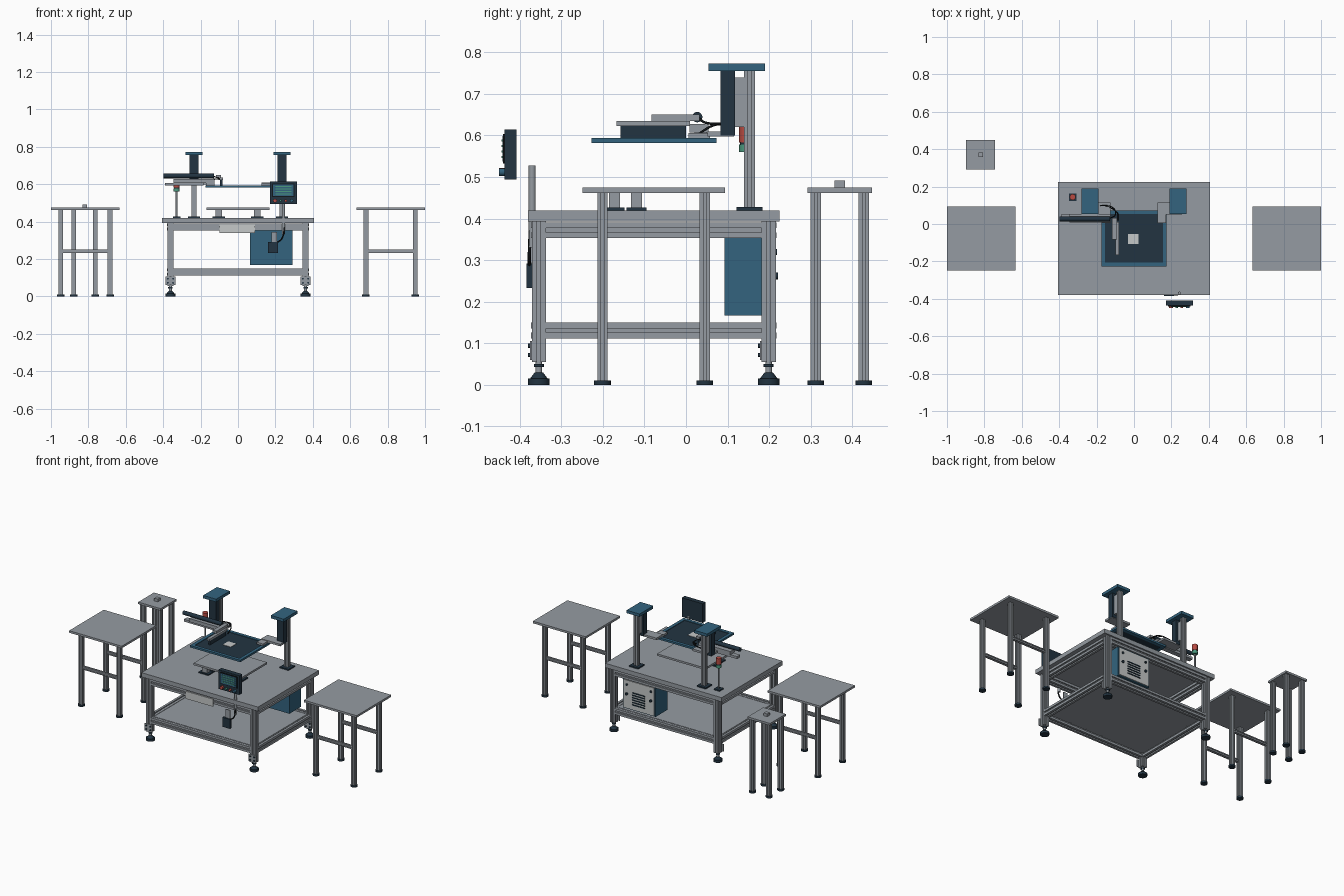
import bpy, bmesh, math
from mathutils import Vector

if "Cube" in bpy.data.objects:
    bpy.data.objects.remove(bpy.data.objects["Cube"])


def material(name, r, g, b):
    m = bpy.data.materials.new(name)
    m.use_nodes = True
    m.diffuse_color = (r, g, b, 1)
    m.node_tree.nodes["Principled BSDF"].inputs["Base Color"].default_value = (r, g, b, 1)
    return m


GREY = material("aluminium grey", .30, .33, .36)
BLUE = material("steel blue", .033, .127, .212)
DARK = material("dark navy", .016, .034, .053)
LIGHT = material("light grey", .56, .58, .58)
RED = material("signal red", .48, .07, .055)
GREEN = material("signal green", .07, .32, .21)
BLACK = material("black rubber", .006, .008, .01)


def finish(bm, name, mat):
    bmesh.ops.recalc_face_normals(bm, faces=bm.faces)
    me = bpy.data.meshes.new(name)
    bm.to_mesh(me)
    bm.free()
    me.materials.append(mat)
    ob = bpy.data.objects.new(name, me)
    bpy.context.collection.objects.link(ob)
    return ob


def box(name, mat, x0, x1, y0, y1, z0, z1):
    bm = bmesh.new()
    bmesh.ops.create_cube(bm, size=1)
    for v in bm.verts:
        v.co = Vector(((x0 + x1) / 2 + v.co.x * (x1 - x0),
                       (y0 + y1) / 2 + v.co.y * (y1 - y0),
                       (z0 + z1) / 2 + v.co.z * (z1 - z0)))
    return finish(bm, name, mat)


def block(name, mat, x, y, w, d, z0, z1):
    return box(name, mat, x - w / 2, x + w / 2, y - d / 2, y + d / 2, z0, z1)


def aim(ob, a, b):
    a, b = Vector(a), Vector(b)
    ob.location = a
    ob.rotation_euler = (b - a).to_track_quat('Z', 'Y').to_euler()


def rod(name, mat, a, b, r, r2=None, sides=20):
    length = (Vector(b) - Vector(a)).length
    bm = bmesh.new()
    bmesh.ops.create_cone(bm, cap_ends=True, segments=sides, radius1=r,
                          radius2=r if r2 is None else r2, depth=length)
    bmesh.ops.translate(bm, verts=bm.verts, vec=(0, 0, length / 2))
    for f in bm.faces:
        f.smooth = len(f.verts) == 4
    for e in bm.edges:
        e.smooth = all(f.smooth for f in e.link_faces)
    ob = finish(bm, name, mat)
    aim(ob, a, b)
    return ob


def extrusion(name, a, b, size):
    """Square slotted bar between two points."""
    h, g, d = size / 2, size * .13, size * .2
    side = [(h, -h), (h, -g), (h - d, -g), (h - d, g), (h, g)]
    pts = []
    for c, s in ((1, 0), (0, 1), (-1, 0), (0, -1)):
        pts += [(x * c - y * s, x * s + y * c) for x, y in side]
    bm = bmesh.new()
    face = bm.faces.new([bm.verts.new((x, y, 0)) for x, y in pts])
    out = bmesh.ops.extrude_face_region(bm, geom=[face])["geom"]
    length = (Vector(b) - Vector(a)).length
    bmesh.ops.translate(bm, vec=(0, 0, length),
                        verts=[v for v in out if isinstance(v, bmesh.types.BMVert)])
    ob = finish(bm, name, GREY)
    aim(ob, a, b)
    return ob


def cable(name, points, r):
    cu = bpy.data.curves.new(name, 'CURVE')
    cu.dimensions = '3D'
    cu.bevel_depth = r
    cu.bevel_resolution = 2
    sp = cu.splines.new('BEZIER')
    sp.bezier_points.add(len(points) - 1)
    for p, co in zip(sp.bezier_points, points):
        p.co = co
        p.handle_left_type = p.handle_right_type = 'AUTO'
    cu.materials.append(BLACK)
    bpy.context.collection.objects.link(bpy.data.objects.new(name, cu))


# Main bench: top, slotted frame, lower shelf, levelling feet
LX, YF, YB, S = .361, -.354, .199, .034
box("bench_top", GREY, -.405, .405, -.38, .225, .393, .42)
box("lower_shelf", GREY, -LX, LX, YF, YB, .136, .148)
for x in (-LX, LX):
    for y in (YF, YB):
        extrusion("bench_leg", (x, y, .055), (x, y, .393), S)
        rod("foot_stem", GREY, (x, y, .02), (x, y, .056), .008)
        rod("foot_collar", DARK, (x, y, .043), (x, y, .05), .012)
        rod("foot_cone", DARK, (x, y, .014), (x, y, .03), .022, .01)
        rod("foot_pad", DARK, (x, y, 0), (x, y, .015), .026)
        box("foot_bracket", GREY, x - .027, x + .027, y - S / 2 - .004, y - S / 2, .06, .106)
        for dx in (-.014, .014):
            for z in (.072, .094):
                rod("bracket_bolt", DARK, (x + dx, y - .02, z), (x + dx, y - .026, z), .005, sides=10)
for z in (.372, .131):
    for y in (YF, YB):
        extrusion("bench_long_rail", (-LX + S / 2, y, z), (LX - S / 2, y, z), .038)
    for x in (-LX, LX):
        extrusion("bench_cross_rail", (x, YF + S / 2, z), (x, YB - S / 2, z), .038)


# Side tables and small stand
def table(name, cx, cy, w, d, lx, ly):
    block(name + "_top", GREY, cx, cy, w, d, .462, .475)
    for sx in (-lx, lx):
        for sy in (-ly, ly):
            extrusion(name + "_leg", (cx + sx, cy + sy, .008), (cx + sx, cy + sy, .462), .025)
            rod(name + "_foot", DARK, (cx + sx, cy + sy, 0), (cx + sx, cy + sy, .011), .02)


for s in (-1, 1):
    table("side_table", s * .816, -.078, .366, .343, .132, .123)
    for y in (-.201, .045):
        extrusion("side_table_bar", (s * .816 - .12, y, .242), (s * .816 + .12, y, .242), .018)
table("stand", -.82, .37, .156, .156, .0575, .0575)
block("stand_block", GREY, -.82, .37, .025, .025, .475, .492)

# Twin lift columns with caps, dark slides and arm brackets
for s in (-1, 1):
    x = s * .235
    block("column_base", DARK, x, .153, .062, .062, .42, .428)
    extrusion("column", (x, .153, .428), (x, .153, .755), .026)
    block("column_cap", BLUE, x, .122, .09, .136, .755, .773)
    block("lift_slide", DARK, x, .1, .046, .035, .6, .755)
    block("slide_web", GREY, x, .13, .02, .03, .62, .74)
    box("arm_bracket", GREY, min(s * .125, s * .257), max(s * .125, s * .257), .052, .115, .597, .61)
    box("frame_clamp", GREY, min(s * .125, s * .17), max(s * .125, s * .17), .006, .058, .594, .606)

# Screen frame with dark mesh panel and window plate
FX, F0, F1 = .175, -.227, .073
for s in (-1, 1):
    box("screen_side", BLUE, min(s * FX, s * .155), max(s * FX, s * .155), F0, F1, .582, .594)
box("screen_front", BLUE, -.155, .155, F0, F0 + .02, .582, .594)
box("screen_back", BLUE, -.155, .155, F1 - .02, F1, .582, .594)
box("screen_panel", DARK, -.155, .155, F0 + .02, F1 - .02, .584, .59)
block("screen_window", LIGHT, -.003, -.08, .056, .054, .583, .592)

# Squeegee arm and its drive beam
box("squeegee_blade", DARK, -.096, -.084, -.157, 0, .594, .623)
box("squeegee_bar", GREY, -.1, -.08, -.167, .01, .623, .635)
box("squeegee_link", GREY, -.118, -.092, -.083, .033, .635, .65)
rod("drive_beam", DARK, (-.397, .027, .644), (-.128, .027, .644), .0125)
box("beam_support", GREY, -.345, -.125, .008, .054, .607, .628)
box("beam_lower_support", GREY, -.39, -.185, .02, .05, .592, .607)
cable("drive_cable", [(-.13, .03, .642), (-.1, .05, .63), (-.11, .085, .628), (-.18, .1, .62)], .003)
cable("squeegee_cable", [(-.13, .09, .628), (-.09, .06, .622), (-.085, .02, .596)], .003)

# Work plate on short posts
box("work_plate", GREY, -.168, .168, -.202, .048, .463, .475)
for x in (-.103, .103):
    for y in (-.172, -.119):
        block("plate_post_base", DARK, x, y, .068, .048, .42, .427)
        block("plate_post", GREY, x, y, .036, .027, .427, .463)

# Signal beacon
bx, by = -.328, .144
block("beacon_base", DARK, bx, by, .04, .04, .42, .427)
rod("beacon_pole", GREY, (bx, by, .427), (bx, by, .56), .005)
for name, mat, r, z0, z1 in (("beacon_green", GREEN, .016, .56, .578), ("beacon_ring", DARK, .014, .578, .583),
                             ("beacon_red", RED, .016, .583, .62)):
    rod(name, mat, (bx, by, z0), (bx, by, z1), r)

# Control monitor on a pole
rod("monitor_pole", GREY, (.243, -.37, .33), (.243, -.37, .528), .0085)
box("monitor_body", DARK, .17, .315, -.437, -.408, .494, .614)
box("monitor_bezel", BLACK, .183, .302, -.44, -.437, .532, .604)
box("monitor_screen", BLUE, .188, .297, -.442, -.44, .537, .599)
for i in range(4):
    z = .546 + i * .013
    box("screen_line", GREEN, .198, .287, -.444, -.442, z, z + .005)
for x, mat, r in ((.198, RED, .01), (.228, GREEN, .006), (.255, RED, .007), (.287, BLUE, .009)):
    rod("monitor_button", mat, (x, -.437, .512), (x, -.45, .512), r)

# Hanging pendant with cable, and front plate
box("pendant_body", DARK, .16, .213, -.384, -.37, .233, .292)
box("pendant_holder", GREY, .178, .208, -.376, -.37, .29, .345)
cable("pendant_cable", [(.205, -.377, .285), (.235, -.377, .31), (.245, -.374, .375), (.243, -.372, .395)], .004)
box("front_plate", LIGHT, -.098, .09, -.379, -.372, .338, .385)

# Control cabinet with vented rear door
box("cabinet", BLUE, .065, .292, .093, .208, .167, .353)
box("cabinet_door", LIGHT, .072, .285, .208, .213, .173, .347)
for i in range(6):
    z = .2 + i * .015
    box("door_vent", DARK, .135, .225, .213, .217, z, z + .006)
for x in (.095, .262):
    rod("door_latch", DARK, (x, .213, .262), (x, .221, .262), .008)
    rod("door_knob", DARK, (x, .213, .32), (x, .219, .32), .007)
